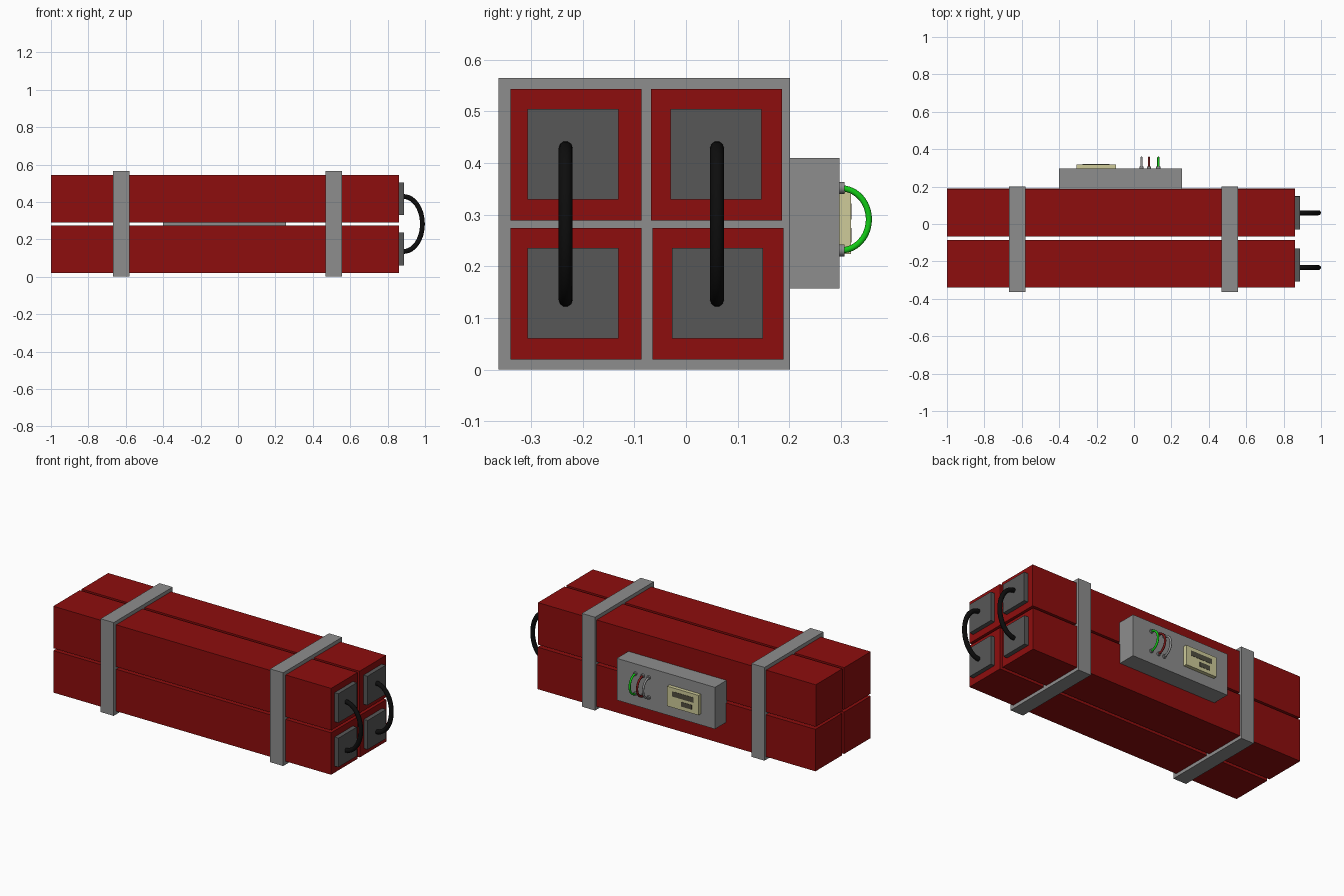
import bpy
import math

cube = bpy.data.objects.get("Cube")
if cube:
    bpy.data.objects.remove(cube, do_unlink=True)


def material(name, r, g, b):
    m = bpy.data.materials.new(name)
    m.use_nodes = True
    m.diffuse_color = (r, g, b, 1)
    m.node_tree.nodes["Principled BSDF"].inputs["Base Color"].default_value = (r, g, b, 1)
    return m


RED = material("dark red", 0.27, 0.004, 0.004)
GREY = material("strap grey", 0.27, 0.27, 0.27)
CAP = material("cap grey", 0.095, 0.095, 0.095)
BLACK = material("cable black", 0.004, 0.004, 0.004)
CREAM = material("display cream", 0.62, 0.6, 0.32)
SCREEN = material("screen dark", 0.08, 0.075, 0.05)
GREEN = material("wire green", 0.006, 0.6, 0.008)
WIRE_RED = material("wire red", 0.2, 0.01, 0.01)


def box(name, mat, x, y, z):
    """Box spanning the given (low, high) ranges."""
    bpy.ops.mesh.primitive_cube_add(size=1, location=[sum(r) / 2 for r in (x, y, z)])
    ob = bpy.context.object
    ob.name = name
    ob.scale = [r[1] - r[0] for r in (x, y, z)]
    bpy.ops.object.transform_apply(location=False, rotation=False)
    ob.data.materials.append(mat)


def arc(name, mat, base, out, reach, half, radius):
    """Half-ellipse tube in the plane of z and the axis index out."""
    curve = bpy.data.curves.new(name, "CURVE")
    curve.dimensions = "3D"
    curve.bevel_depth = radius
    curve.bevel_resolution = 3
    curve.use_fill_caps = True
    steps = 24
    spline = curve.splines.new("POLY")
    spline.points.add(steps)
    for i, p in enumerate(spline.points):
        a = math.pi * i / steps
        co = list(base)
        co[out] += reach * math.sin(a)
        co[2] += half * math.cos(a)
        p.co = (*co, 1)
    spline.use_smooth = True
    curve.materials.append(mat)
    ob = bpy.data.objects.new(name, curve)
    bpy.context.collection.objects.link(ob)


# Four square sticks, each with an end cap
for level, z in (("lower", 0.02), ("upper", 0.289)):
    for side, y in (("front", -0.34), ("rear", -0.065 if level == "lower" else -0.068)):
        box(f"{level}_{side}_stick", RED, (-1, 0.862), (y, y + 0.254), (z, z + 0.254))
        c, d = y + 0.127 - (0.001 if side == "rear" else 0), z + 0.128
        box(f"{level}_{side}_cap", CAP, (0.86, 0.888),
            (c - 0.006 - 0.088, c - 0.006 + 0.088) if side == "front" else (c - 0.088, c + 0.088),
            (d - 0.088, d + 0.088))

# Cables joining the upper and lower caps
for side, y in (("front", -0.233), ("rear", 0.06)):
    arc(side + "_cable", BLACK, (0.885, y, 0.282), 0, 0.101, 0.147, 0.0135)

# Straps around the bundle
for side, x in (("right", -0.667), ("left", 0.469)):
    box(side + "_strap", GREY, (x, x + 0.088), (-0.363, 0.201), (0, 0.565))

# Control box with display on the back
box("control_box", GREY, (-0.402, 0.256), (0.182, 0.297), (0.157, 0.41))
box("display", CREAM, (-0.307, -0.097), (0.295, 0.319), (0.224, 0.344))
box("main_screen", SCREEN, (-0.275, -0.13), (0.316, 0.3205), (0.291, 0.322))
box("small_screen", SCREEN, (-0.262, -0.19), (0.316, 0.3205), (0.246, 0.274))

# Wires with round sockets at both ends
for name, mat, x in (("grey", GREY, 0.04), ("red", WIRE_RED, 0.08), ("green", GREEN, 0.13)):
    arc(name + "_wire", mat, (x, 0.3, 0.291), 1, 0.054, 0.06, 0.0062)
    for end, z in (("lower", 0.231), ("upper", 0.352)):
        bpy.ops.mesh.primitive_cylinder_add(vertices=20, radius=0.0115, depth=0.014,
                                            location=(x, 0.3, z), rotation=(math.pi / 2, 0, 0))
        socket = bpy.context.object
        socket.name = f"{name}_{end}_socket"
        socket.data.materials.append(GREY)
        bpy.ops.object.shade_smooth_by_angle()
